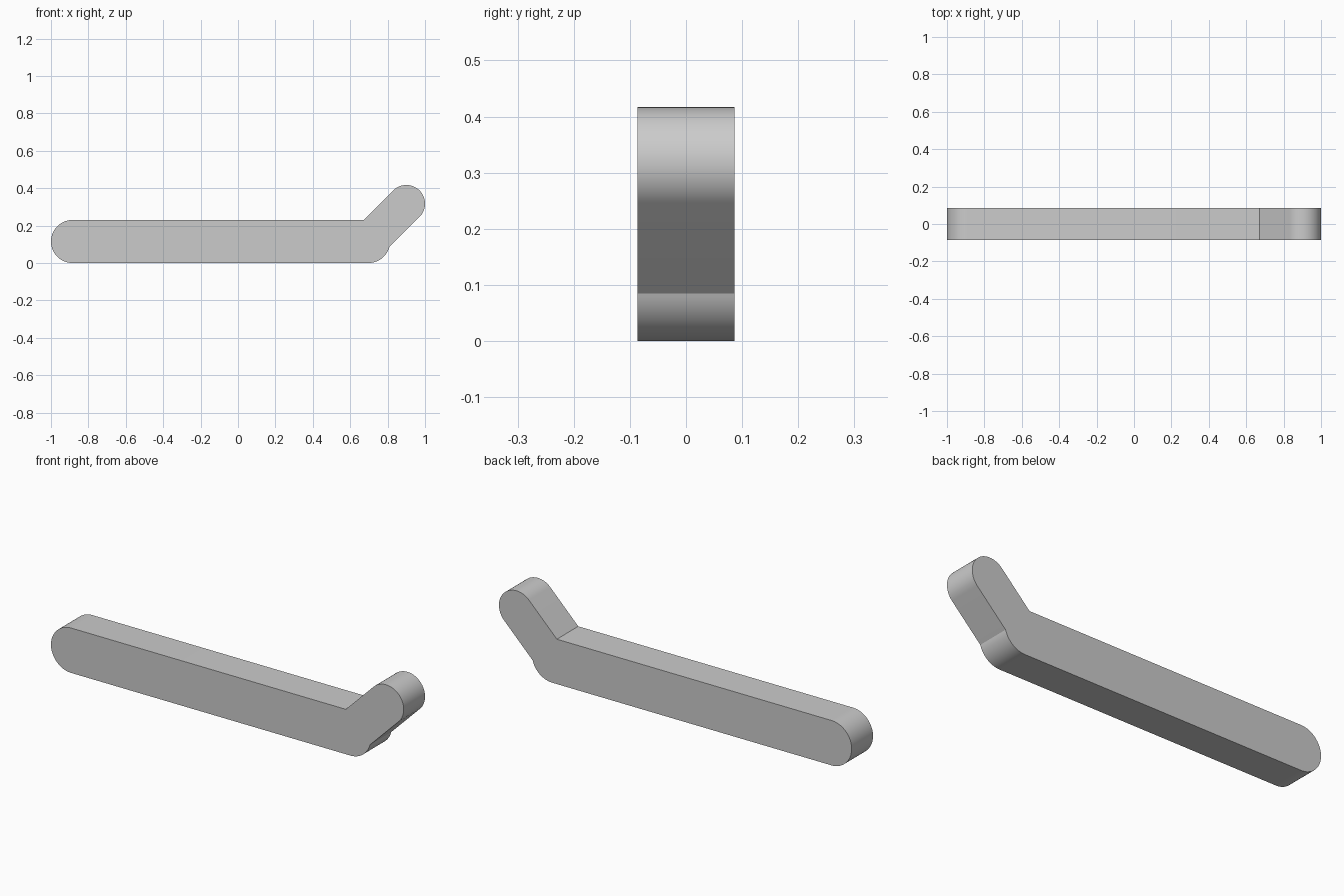
import bpy, bmesh, math

if "Cube" in bpy.data.objects:
    bpy.data.objects.remove(bpy.data.objects["Cube"])

BAR_R, ARM_R, HALF_Y = 0.115, 0.1, 0.0865
LEFT, TIP = (-0.885, 0.115), (0.9, 0.317)
ELBOW = (TIP[0] - (TIP[1] - BAR_R), BAR_R)      # arm leaves the bar at 45 degrees


def arc(centre, radius, start, end, steps):
    """Points on an arc in the XZ plane, angles in degrees."""
    angles = [math.radians(start + (end - start) * i / steps) for i in range(steps + 1)]
    return [(centre[0] + radius * math.cos(a), centre[1] + radius * math.sin(a)) for a in angles]


# Outline: bar's round end, elbow curve, arm's round tip, inner corner
notch = 45 - math.degrees(math.asin(ARM_R / BAR_R))
corner_x = 2 * BAR_R - (TIP[1] - TIP[0]) - ARM_R * math.sqrt(2)
outline = arc(LEFT, BAR_R, 90, 270, 40)
outline += arc(ELBOW, BAR_R, -90, notch, 20)
outline += arc(TIP, ARM_R, -45, 135, 40)
outline.append((corner_x, 2 * BAR_R))

# Extrude the outline through the thickness
bm = bmesh.new()
face = bm.faces.new([bm.verts.new((x, -HALF_Y, z)) for x, z in outline])
side = bmesh.ops.extrude_face_region(bm, geom=[face])
verts = [v for v in side["geom"] if isinstance(v, bmesh.types.BMVert)]
bmesh.ops.translate(bm, verts=verts, vec=(0, 2 * HALF_Y, 0))
bmesh.ops.recalc_face_normals(bm, faces=bm.faces)
mesh = bpy.data.meshes.new("bent_lever")
bm.to_mesh(mesh)
bm.free()

lever = bpy.data.objects.new("bent_lever", mesh)
bpy.context.collection.objects.link(lever)
grey = bpy.data.materials.new("light_grey")
grey.diffuse_color = (0.6, 0.6, 0.6, 1)
grey.use_nodes = True
grey.node_tree.nodes["Principled BSDF"].inputs["Base Color"].default_value = grey.diffuse_color
mesh.materials.append(grey)

# Smooth round ends, sharp rims and corners
bpy.context.view_layer.objects.active = lever
lever.select_set(True)
bpy.ops.object.shade_smooth_by_angle(angle=math.radians(25))
